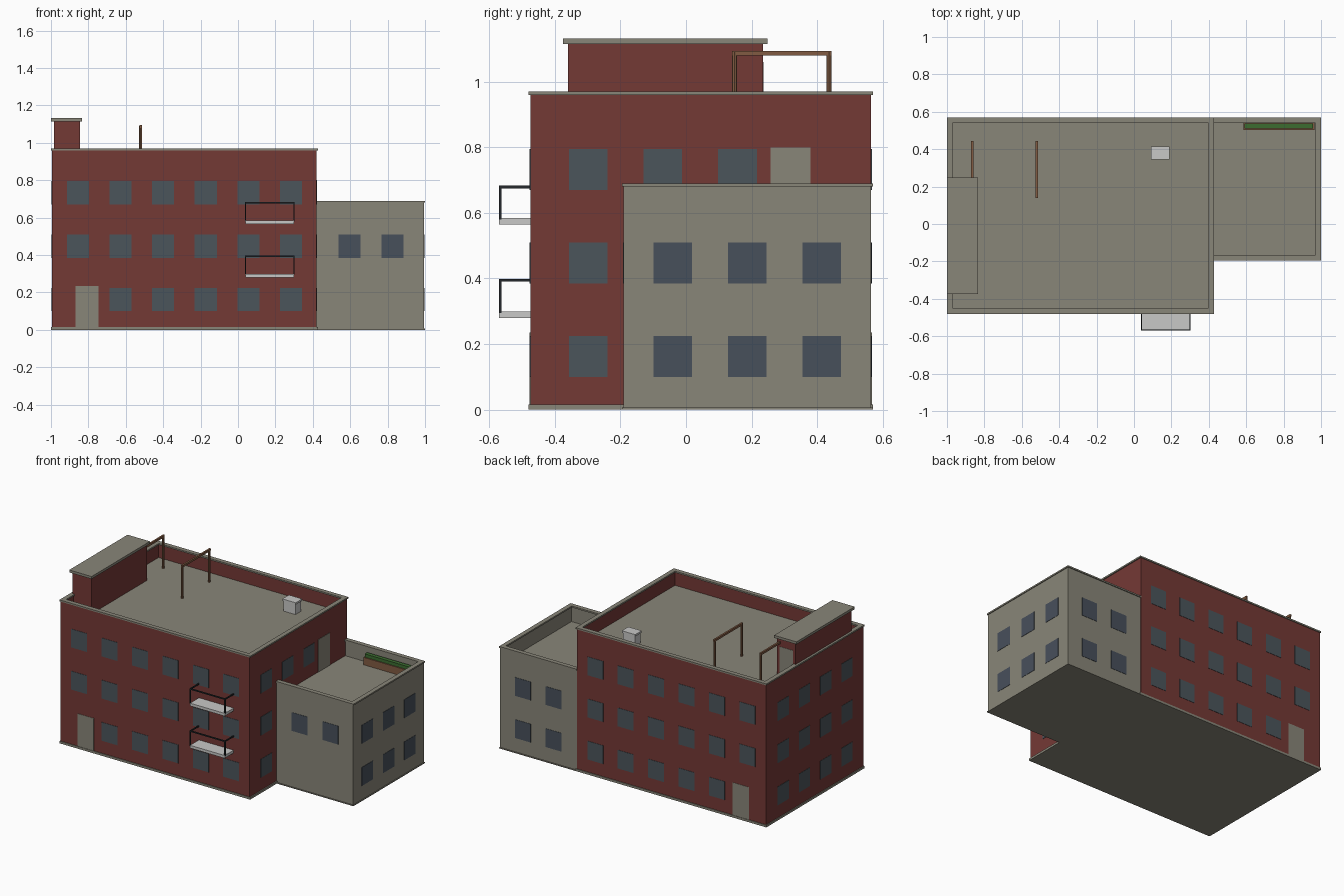
import bpy
import bmesh
from mathutils import Matrix, Vector

default = bpy.data.objects.get("Cube")
if default:
    bpy.data.objects.remove(default, do_unlink=True)


def material(name, r, g, b):
    m = bpy.data.materials.new(name)
    m.use_nodes = True
    m.diffuse_color = (r, g, b, 1)
    m.node_tree.nodes["Principled BSDF"].inputs["Base Color"].default_value = (r, g, b, 1)
    return m


RED = material("brick red", 0.175, 0.041, 0.036)
STONE = material("warm grey", 0.25, 0.238, 0.19)
GLASS = material("slate glass", 0.07, 0.09, 0.105)
BLUE = material("blue grey glass", 0.064, 0.08, 0.105)
WHITE = material("light grey", 0.58, 0.58, 0.57)
BLACK = material("black metal", 0.018, 0.022, 0.025)
WOOD = material("brown wood", 0.22, 0.105, 0.055)
GREEN = material("leaf green", 0.045, 0.15, 0.03)


def add_box(bm, x, y, z):
    size = Vector((x[1] - x[0], y[1] - y[0], z[1] - z[0]))
    mid = Vector((x[0] + x[1], y[0] + y[1], z[0] + z[1])) / 2
    return bmesh.ops.create_cube(bm, size=1, matrix=Matrix.Translation(mid) @ Matrix.Diagonal(size.to_4d()))


def finish(name, bm, *mats):
    mesh = bpy.data.meshes.new(name)
    bm.to_mesh(mesh)
    bm.free()
    for m in mats:
        mesh.materials.append(m)
    obj = bpy.data.objects.new(name, mesh)
    bpy.context.collection.objects.link(obj)
    return obj


def boxes(name, mat, *items):
    bm = bmesh.new()
    for item in items:
        add_box(bm, *item)
    return finish(name, bm, mat)


def building(name, x, y, top, deck, wall, mat):
    """Solid block with a sunken roof deck behind a parapet."""
    bm = bmesh.new()
    add_box(bm, x, y, (0.002, top))
    bm.faces.ensure_lookup_table()
    roof = max(bm.faces, key=lambda f: f.calc_center_median().z)
    bmesh.ops.inset_region(bm, faces=[roof], thickness=wall)
    roof = max(bm.faces, key=lambda f: f.calc_center_median().z + 0.001 * (len([e for e in f.edges if e.is_boundary]) == 0)
               - (f.calc_center_median().xy - Vector((sum(x) / 2, sum(y) / 2))).length)
    lip = [v for v in roof.verts]
    # Walls run straight down to the deck
    for v in lip:
        v.co.z = top
    made = bmesh.ops.extrude_discrete_faces(bm, faces=[roof])["faces"][0]
    for v in made.verts:
        v.co.z = deck
    made.material_index = 1
    return finish(name, bm, mat, STONE)


def coping(name, x, y, z, w, west=True):
    sides = [(x, (y[0], y[0] + w), z), (x, (y[1] - w, y[1]), z),
             ((x[1] - w, x[1]), (y[0] + w, y[1] - w), z)]
    if west:
        sides.append(((x[0], x[0] + w), (y[0] + w, y[1] - w), z))
    boxes(name, STONE, *sides)


def plate(side, wall, centre, width, z):
    """Thin panel on the outside of a wall."""
    across = (centre - width / 2, centre + width / 2)
    depth = (wall - 0.002, wall + 0.002)
    return (across, depth, z) if side == "y" else (depth, across, z)


# Main block and annex shells
building("main_building", (-0.995, 0.42), (-0.475, 0.565), 0.96, 0.87, 0.025, RED)
coping("main_coping", (-1, 0.427), (-0.48, 0.57), (0.96, 0.97), 0.03)
boxes("main_plinth", STONE, ((-1, 0.427), (-0.48, 0.57), (0, 0.015)))
building("annex", (0.395, 0.995), (-0.19, 0.564), 0.68, 0.58, 0.025, STONE)
coping("annex_coping", (0.42, 1), (-0.195, 0.57), (0.68, 0.69), 0.03, west=False)
boxes("annex_plinth", STONE, ((0.427, 1), (-0.195, 0.57), (0, 0.006)))

# Main windows
FLOORS = [(0.1, 0.225), (0.385, 0.51), (0.67, 0.795)]
W = 0.118
cols = [-0.855 + 0.2275 * i for i in range(6)]
rows = [-0.298 + 0.2275 * i for i in range(4)]
panes = []
for level, z in enumerate(FLOORS):
    for i, x in enumerate(cols):
        if level or i:
            panes += [plate("y", -0.475, x, W, z), plate("y", 0.565, x, W, z)]
    for i, y in enumerate(rows):
        panes.append(plate("x", -0.995, y, W, z))
        if i == 0 or (level == 2 and i < 3):
            panes.append(plate("x", 0.42, y, W, z))
boxes("main_windows", GLASS, *panes)

# Annex windows
panes = []
for level, z in enumerate(FLOORS[:2]):
    for x in (0.595, 0.825):
        panes.append(plate("y", 0.564, x, W, z))
        if level:
            panes.append(plate("y", -0.19, x, W, z))
    for y in (-0.04, 0.187, 0.414):
        panes.append(plate("x", 0.995, y, W, z))
boxes("annex_windows", BLUE, *panes)

# Doors
boxes("doors", STONE,
      plate("y", -0.475, -0.807, 0.123, (0.015, 0.235)),
      plate("y", 0.565, -0.807, 0.123, (0.015, 0.235)),
      plate("x", 0.42, 0.319, 0.123, (0.58, 0.8)))

# Balconies: slab, corner posts, three rails
for name, z in (("lower", 0.28), ("upper", 0.565)):
    boxes(name + "_balcony_slab", WHITE, ((0.04, 0.3), (-0.57, -0.475), (z, z + 0.019)))
    top = (z + 0.11, z + 0.118)
    parts = [((0.037, 0.303), (-0.57, -0.563), top)]
    for x in ((0.037, 0.044), (0.296, 0.303)):
        parts.append((x, (-0.57, -0.563), (z + 0.015, z + 0.11)))
        parts.append((x, (-0.563, -0.475), top))
    boxes(name + "_balcony_railing", BLACK, *parts)

# Stair house on the roof
boxes("stair_house", RED, ((-0.985, -0.845), (-0.36, 0.235), (0.868, 1.115)))
boxes("stair_house_roof", STONE, ((-1, -0.833), (-0.375, 0.248), (1.115, 1.132)))
boxes("stair_house_door", STONE, plate("y", 0.235, -0.915, 0.1, (0.87, 1.06)))

# Wooden roof frames
for name, x in (("inner", -0.52), ("outer", -0.865)):
    bm = bmesh.new()
    add_box(bm, (x - 0.006, x + 0.006), (0.14, 0.444), (1.08, 1.094))
    for y in (0.148, 0.436):
        bmesh.ops.create_cone(bm, cap_ends=True, segments=8, radius1=0.008, radius2=0.008,
                              depth=0.222, matrix=Matrix.Translation((x, y, 0.98)))
    finish(name + "_roof_frame", bm, WOOD)

# Rooftop unit with lid
boxes("rooftop_unit", WHITE, ((0.095, 0.185), (0.35, 0.41), (0.868, 0.94)),
      ((0.09, 0.19), (0.345, 0.415), (0.94, 0.953)))

# Planter on the annex terrace
boxes("planter_box", WOOD, ((0.585, 0.965), (0.503, 0.541), (0.578, 0.63)))
boxes("planter_hedge", GREEN, ((0.592, 0.958), (0.51, 0.536), (0.62, 0.652)))
